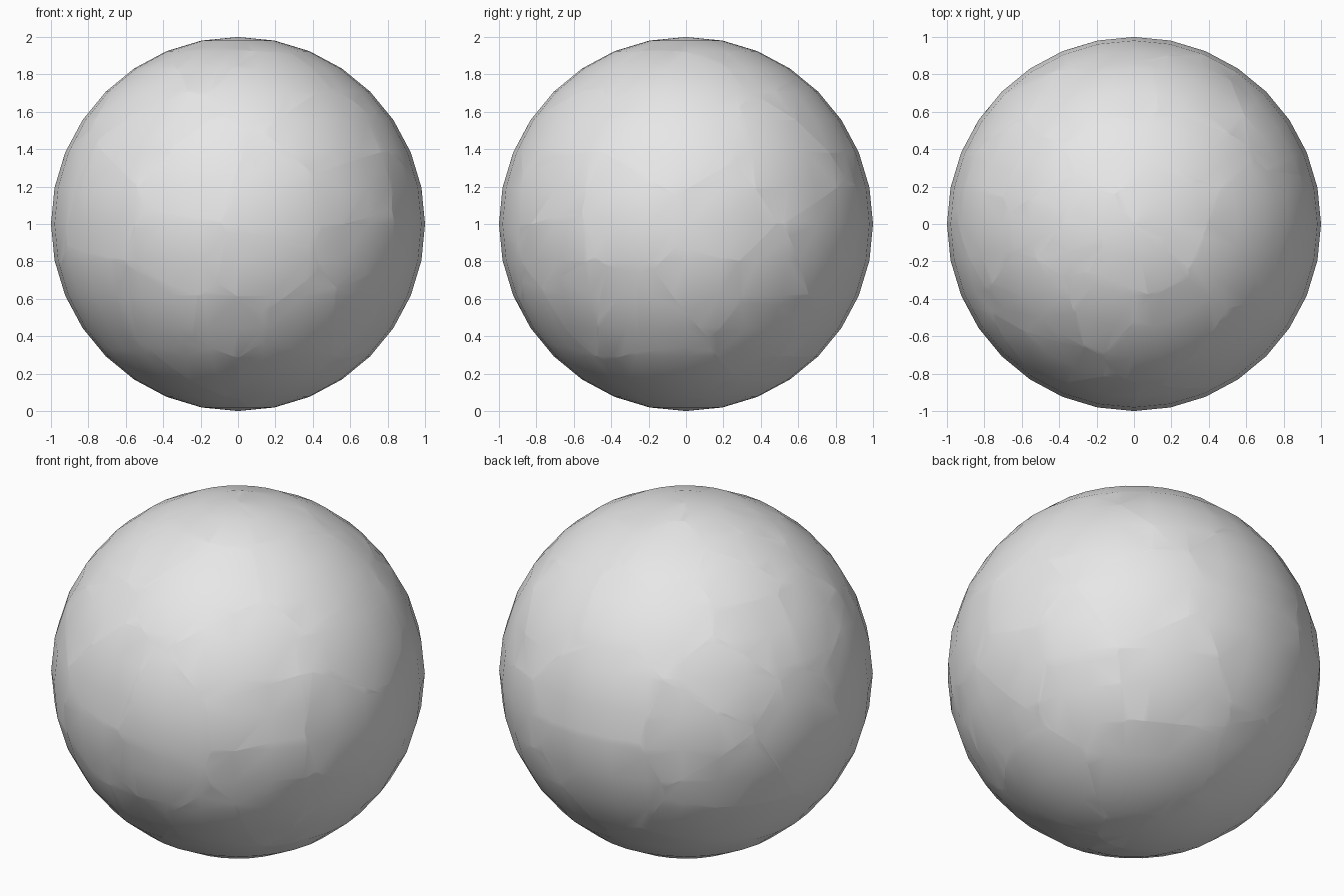
import bpy, bmesh, math
from mathutils import Vector

if "Cube" in bpy.data.objects:
    bpy.data.objects.remove(bpy.data.objects["Cube"])

ELEV = math.radians(22)

stone = bpy.data.materials.new("stone_grey")
stone.diffuse_color = (0.8, 0.8, 0.8, 1)
stone.use_nodes = True
stone.node_tree.nodes["Principled BSDF"].inputs["Base Color"].default_value = stone.diffuse_color


def frame(azimuth, elevation):
    """Right, up and outward axes for a side of the ball."""
    ca, sa = math.cos(azimuth), math.sin(azimuth)
    ce, se = math.cos(elevation), math.sin(elevation)
    out = Vector((ca * ce, sa * ce, se))
    right = Vector((-sa, ca, 0))
    return right, out.cross(right), out


# Shard centres, placed flat on each side and pushed out to the ball
sides = [
    (frame(-math.pi / 2, 0), [  # front
        (-.27, .27), (.2, .12), (-.33, -.18), (.14, -.28), (-.06, -.54),
        (.32, -.52), (-.4, -.47), (-.73, -.4), (.5, .47), (.63, .17),
        (.68, -.12), (-.47, .48), (-.75, .08), (-.2, -.78), (.2, -.78)]),
    (frame(0, 0), [  # right
        (-.05, .42), (-.3, .03), (.2, .03), (.1, -.36), (.48, -.3),
        (.55, .3), (-.15, -.52), (-.36, -.5), (-.57, -.42)]),
    (frame(-math.pi / 2, math.pi / 2), [  # top
        (.2, .1), (-.15, -.42), (.15, -.6), (.58, -.08), (.25, .42),
        (.3, .7), (-.07, .71), (-.16, .44), (-.45, .08), (-.3, -.06),
        (-.05, -.19), (-.5, -.45), (-.52, .27), (-.35, .63)]),
    (frame(math.radians(135), ELEV), [  # back left
        (.26, .24), (.08, 0), (-.6, -.04), (-.1, -.3), (.48, -.28),
        (.08, -.55), (-.61, -.47), (.82, 0), (.59, .28), (.02, -.82)]),
    (frame(math.radians(45), -ELEV), [  # back right, underside
        (.04, .25), (-.22, -.22), (.22, -.15), (.11, -.63),
        (-.48, -.61), (.65, -.69)]),
    (frame(math.pi / 2, -math.pi / 2), [  # underneath
        (.3, .1), (.35, -.38)]),
]
seeds = []
for (right, up, out), points in sides:
    for u, v in points:
        w = math.sqrt(max(0, 1 - u * u - v * v))
        seeds.append((right * u + up * v + out * w).normalized())


def make_shard(index, seed):
    bm = bmesh.new()
    bmesh.ops.create_uvsphere(bm, u_segments=32, v_segments=16, radius=1)
    # Trim the shell halfway to every neighbour
    others = [s for s in seeds if s is not seed]
    for other in sorted(others, key=lambda s: (s - seed).length):
        bmesh.ops.bisect_plane(
            bm, geom=bm.verts[:] + bm.edges[:] + bm.faces[:], dist=1e-5,
            plane_co=(0, 0, 0), plane_no=other - seed, clear_outer=True)
    if not bm.faces:
        bm.free()
        return
    # Inner walls run from the rim to the centre
    rim = [e for e in bm.edges if e.is_boundary]
    core = bm.verts.new((0, 0, 0))
    for e in rim:
        bm.faces.new((e.verts[0], e.verts[1], core))
    bmesh.ops.recalc_face_normals(bm, faces=bm.faces[:])
    mesh = bpy.data.meshes.new("ball_shard")
    bm.to_mesh(mesh)
    bm.free()
    mesh.materials.append(stone)
    obj = bpy.data.objects.new(f"ball_shard_{index:02d}", mesh)
    obj.location.z = 1
    bpy.context.collection.objects.link(obj)
    bpy.context.view_layer.objects.active = obj
    obj.select_set(True)


for i, s in enumerate(seeds):
    make_shard(i, s)
bpy.ops.object.shade_smooth_by_angle(angle=math.radians(30))
